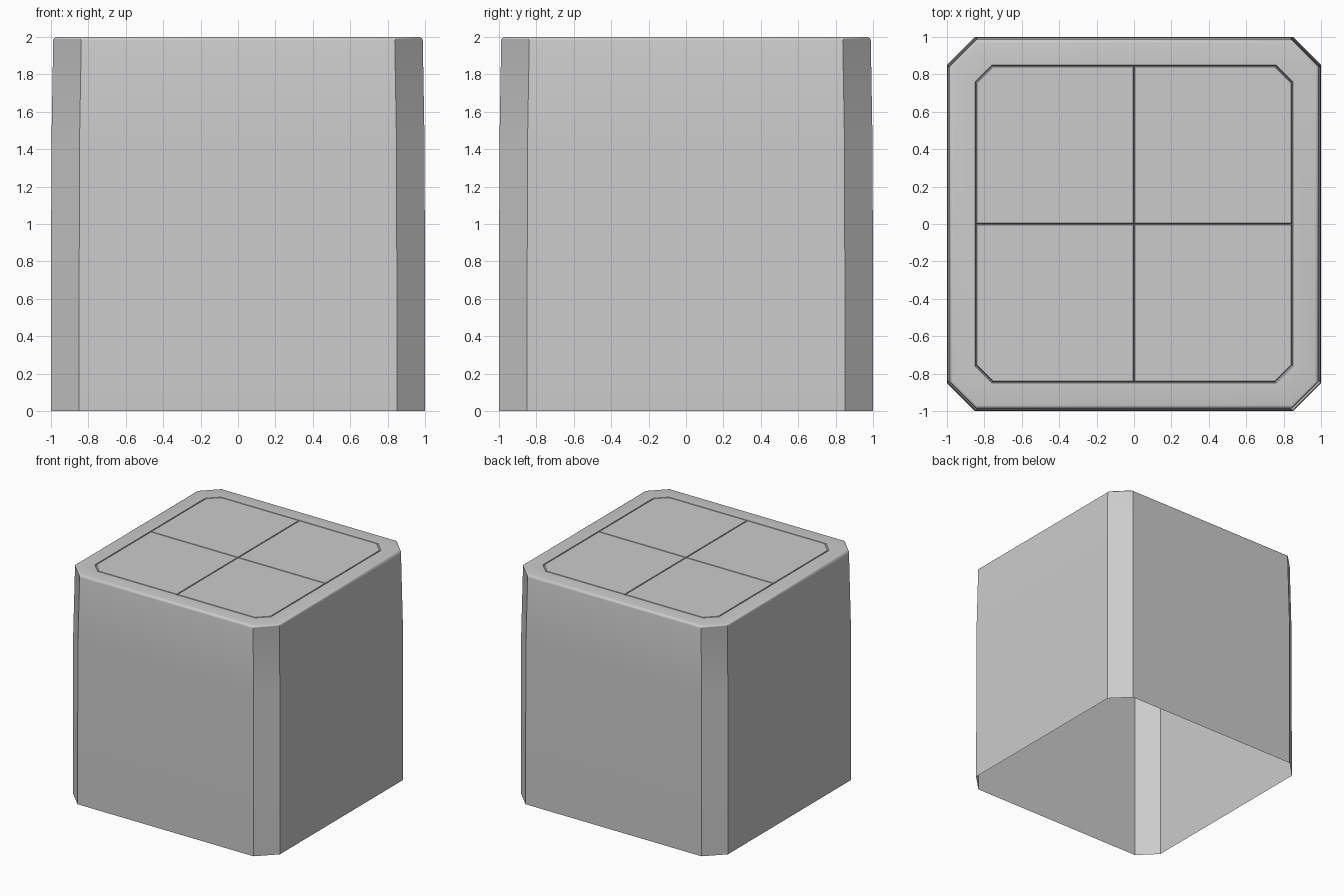
import bpy, bmesh, math

if "Cube" in bpy.data.objects:
    bpy.data.objects.remove(bpy.data.objects["Cube"])


def octagon(r, c):
    """Square of half-size r with corners cut by c, counter-clockwise."""
    k = r - c
    return [(r, -k), (r, k), (k, r), (-k, r), (-r, k), (-r, -k), (-k, -r), (k, -r)]


def finish(name, bm):
    bmesh.ops.recalc_face_normals(bm, faces=bm.faces)
    me = bpy.data.meshes.new(name)
    bm.to_mesh(me)
    bm.free()
    ob = bpy.data.objects.new(name, me)
    bpy.context.collection.objects.link(ob)
    return ob


def loft(bm, loops):
    rings = [[bm.verts.new(p) for p in loop] for loop in loops]
    for a, b in zip(rings, rings[1:]):
        n = len(a)
        for i in range(n):
            bm.faces.new((a[i], a[(i + 1) % n], b[(i + 1) % n], b[i]))
    return rings


# Body: open-bottomed shell, slight taper, rounded upper edge, flat rim, groove wall
profile = [(1.0, 0.15, 0.0), (0.998, 0.15, 1.4)]
for i in range(5):
    a = math.radians(22.5 * i)
    profile.append((0.968 + 0.02 * math.cos(a), 0.15 - 0.006 * i, 1.98 + 0.02 * math.sin(a)))
profile += [(0.85, 0.09, 2.0), (0.845, 0.09, 1.98)]
bm = bmesh.new()
loft(bm, [[(x, y, z) for x, y in octagon(r, c)] for r, c, z in profile])
body = finish("block_body", bm)
bpy.context.view_layer.objects.active = body
body.select_set(True)
bpy.ops.object.shade_smooth_by_angle(angle=math.radians(35))


# Top tiles: four quarters with one cut corner, separated by narrow V grooves
def tile_outline(lo, hi, cut, sx, sy, z):
    pts = [(lo, lo), (hi, lo), (hi, hi - cut), (hi - cut, hi), (lo, hi)]
    return [(sx * x, sy * y, z) for x, y in pts]


for sx in (-1, 1):
    for sy in (-1, 1):
        bm = bmesh.new()
        rings = loft(bm, [tile_outline(0.0, 0.845, 0.09, sx, sy, 1.98),
                          tile_outline(0.005, 0.84, 0.088, sx, sy, 2.0)])
        bm.faces.new(rings[-1])
        tile = finish("top_tile", bm)
        # make sure the top faces upward
        if tile.data.polygons[-1].normal.z < 0:
            tile.data.flip_normals()
